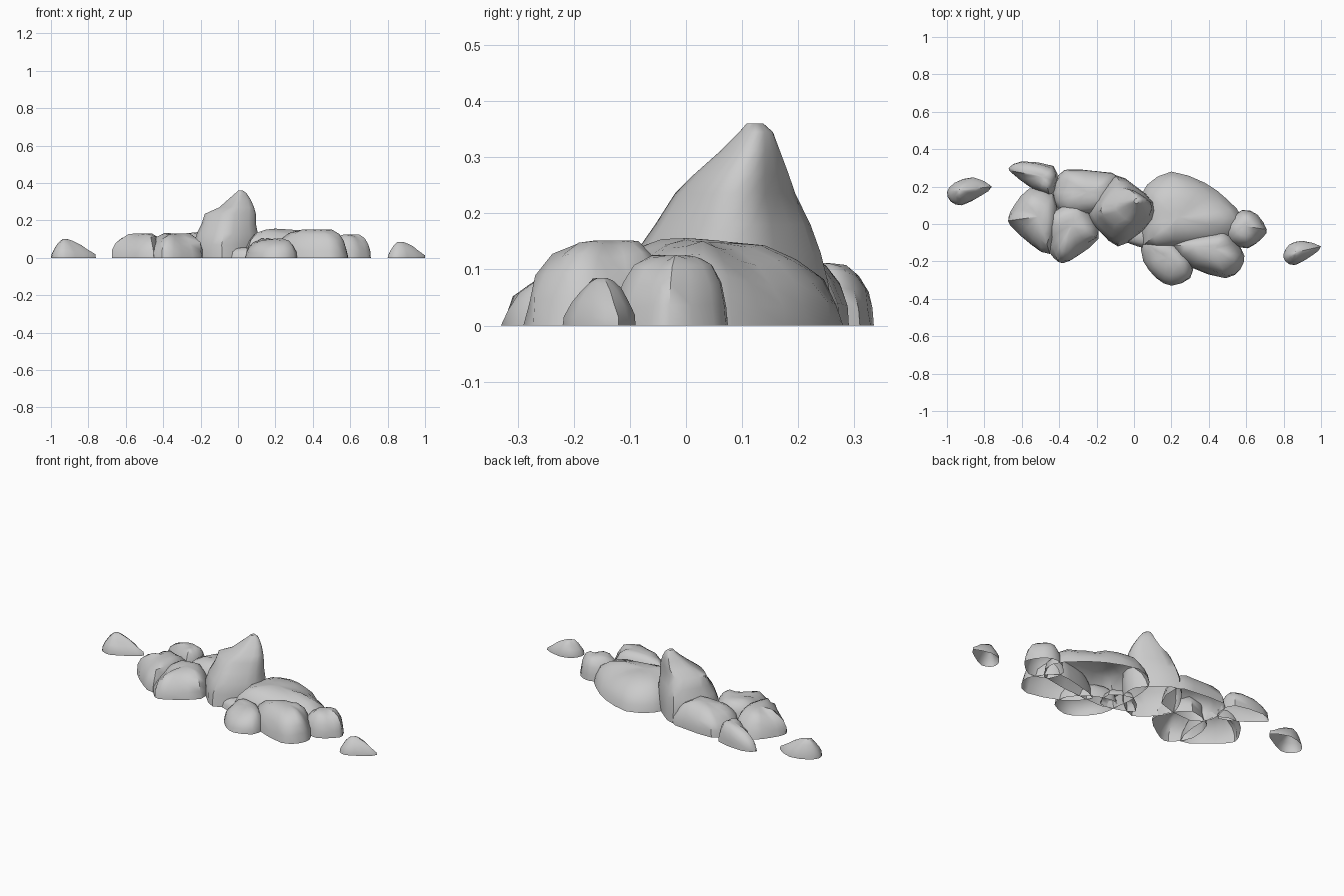
import bpy, bmesh, math, random
from mathutils import Vector

if "Cube" in bpy.data.objects:
    bpy.data.objects.remove(bpy.data.objects["Cube"])

random.seed(11)

# (height fraction, outline scale) profiles
BLOCK = [(0, 1), (.28, .96), (.58, .85), (.83, .67), (.96, .43), (1, .18)]
DOME = [(0, 1), (.22, .96), (.48, .78), (.74, .55), (.93, .31), (1, .12)]


def refine(pts):
    """Add a gently bulged midpoint on every outline edge."""
    n, out = len(pts), []
    for i in range(n):
        a, b, c, d = (Vector(pts[(i + k) % n]) for k in (-1, 0, 1, 2))
        out += [b, (b + c) * 0.555 - (a + d) * 0.055]
    return out


def loft(name, rings):
    """Skin rings upward, leaving the underside open."""
    bm = bmesh.new()
    loops = [[bm.verts.new(p) for p in r] for r in rings]
    n = len(loops[0])
    for lo, hi in zip(loops, loops[1:]):
        for i in range(n):
            j = (i + 1) % n
            bm.faces.new((lo[i], lo[j], hi[j], hi[i]))
    tip = bm.verts.new(sum((v.co for v in loops[-1]), Vector()) / n)
    for i in range(n):
        bm.faces.new((loops[-1][i], loops[-1][(i + 1) % n], tip))
    bmesh.ops.recalc_face_normals(bm, faces=bm.faces)
    if sum(f.normal.z * f.calc_area() for f in bm.faces) < 0:
        bmesh.ops.reverse_faces(bm, faces=bm.faces)
    mesh = bpy.data.meshes.new(name)
    bm.to_mesh(mesh)
    bm.free()
    for p in mesh.polygons:
        p.use_smooth = True
    mesh.set_sharp_from_angle(angle=math.radians(42))
    ob = bpy.data.objects.new(name, mesh)
    bpy.context.collection.objects.link(ob)


def rock(name, outline, height, peak, profile=BLOCK, tilt=(0, 0), rough=.07):
    """Rock over a plan outline, drawn in toward an off-centre peak."""
    pts, c = refine(outline), Vector(peak)
    n = len(pts)
    raw = [random.uniform(-1, 1) for _ in pts]
    waves = [(raw[i - 1] + 2 * raw[i] + raw[(i + 1) % n]) / 2.5 for i in range(n)]
    rings = []
    for k, (t, s) in enumerate(profile):
        ring = []
        for p, w in zip(pts, waves):
            grow = (w * (k - 1) / 2 + random.uniform(-.5, .5)) * rough if k else 0
            d = (p - c) * s * (1 + grow)
            z = t * (height + tilt[0] * d.x + tilt[1] * d.y)
            if 0 < k < len(profile) - 1:
                z += (w * .04 + random.uniform(-.03, .03)) * height
            ring.append((c.x + d.x, c.y + d.y, max(z, 0)))
        rings.append(ring)
    loft(name, rings)


# Tall leaning central rock: each level is (z, x0, x1, y0, y1)
plan = refine([(-1, -.12), (-.68, -.6), (-.1, -1), (.5, -.72), (.97, -.3),
               (1, .25), (.45, .72), (-.15, 1), (-.7, .5)])
levels = [(0, -.23, .09, -.12, .26), (.07, -.24, .1, -.11, .255),
          (.13, -.22, .1, -.09, .24), (.18, -.195, .09, -.055, .222),
          (.235, -.178, .09, -.02, .195), (.27, -.1, .082, .015, .183),
          (.31, -.055, .066, .06, .168), (.345, -.015, .045, .095, .155),
          (.36, .0, .025, .108, .138)]
loft("central_peak", [[((a + b) / 2 + (b - a) / 2 * p.x, (c + d) / 2 + (d - c) / 2 * p.y, z)
                       for p in plan] for z, a, b, c, d in levels])

# Left cluster
rock("left_back_rock", [(-.67, .3), (-.6, .335), (-.43, .31), (-.41, .22),
                        (-.45, .15), (-.56, .2), (-.65, .27)], .11, (-.48, .25), tilt=(.1, 0))
rock("left_side_rock", [(-.67, .04), (-.64, .1), (-.56, .19), (-.43, .16), (-.41, 0),
                        (-.45, -.16), (-.55, -.11), (-.66, -.01)], .13, (-.51, .04), rough=.1)
rock("left_front_rock", [(-.48, -.09), (-.45, .06), (-.3, .12), (-.21, .02), (-.19, -.08),
                         (-.3, -.17), (-.38, -.21), (-.43, -.18)], .13, (-.33, .0), rough=.1)
rock("left_rear_rock", [(-.43, .12), (-.42, .22), (-.37, .29), (-.18, .28), (-.08, .25),
                        (-.12, .08), (-.35, .04)], .135, (-.24, .17), tilt=(.1, 0))

# Right cluster
rock("right_large_rock", [(.03, .1), (.07, .21), (.2, .28), (.38, .22), (.5, .13),
                          (.58, .03), (.53, -.1), (.2, -.14), (.04, -.12)],
     .152, (.23, .03), tilt=(-.05, -.08), rough=.04)
rock("right_front_rock", [(.19, -.11), (.32, -.06), (.48, -.03), (.55, -.1), (.59, -.17),
                          (.57, -.24), (.49, -.29), (.3, -.23)], .152, (.43, -.13))
rock("front_small_rock", [(.04, -.09), (.05, -.2), (.12, -.29), (.2, -.33), (.3, -.29),
                          (.31, -.2), (.22, -.1), (.1, -.06)], .1, (.18, -.18), tilt=(.1, .1))
rock("right_end_rock", [(.48, 0), (.58, .075), (.66, .05), (.71, -.03), (.69, -.07),
                        (.61, -.13), (.5, -.1)], .125, (.59, -.01))
rock("front_low_rock", [(-.07, -.07), (.02, -.12), (.12, -.13), (.15, -.03), (.03, .03)],
     .055, (.05, -.05))

# Outlying stones
rock("far_left_stone", [(-1, .17), (-.96, .22), (-.86, .25), (-.76, .2), (-.82, .15),
                        (-.92, .1), (-.98, .12)], .1, (-.93, .18), DOME)
rock("far_right_stone", [(.8, -.16), (.83, -.11), (.9, -.09), (1, -.12), (.95, -.17),
                         (.86, -.22), (.81, -.2)], .085, (.87, -.15), DOME)
